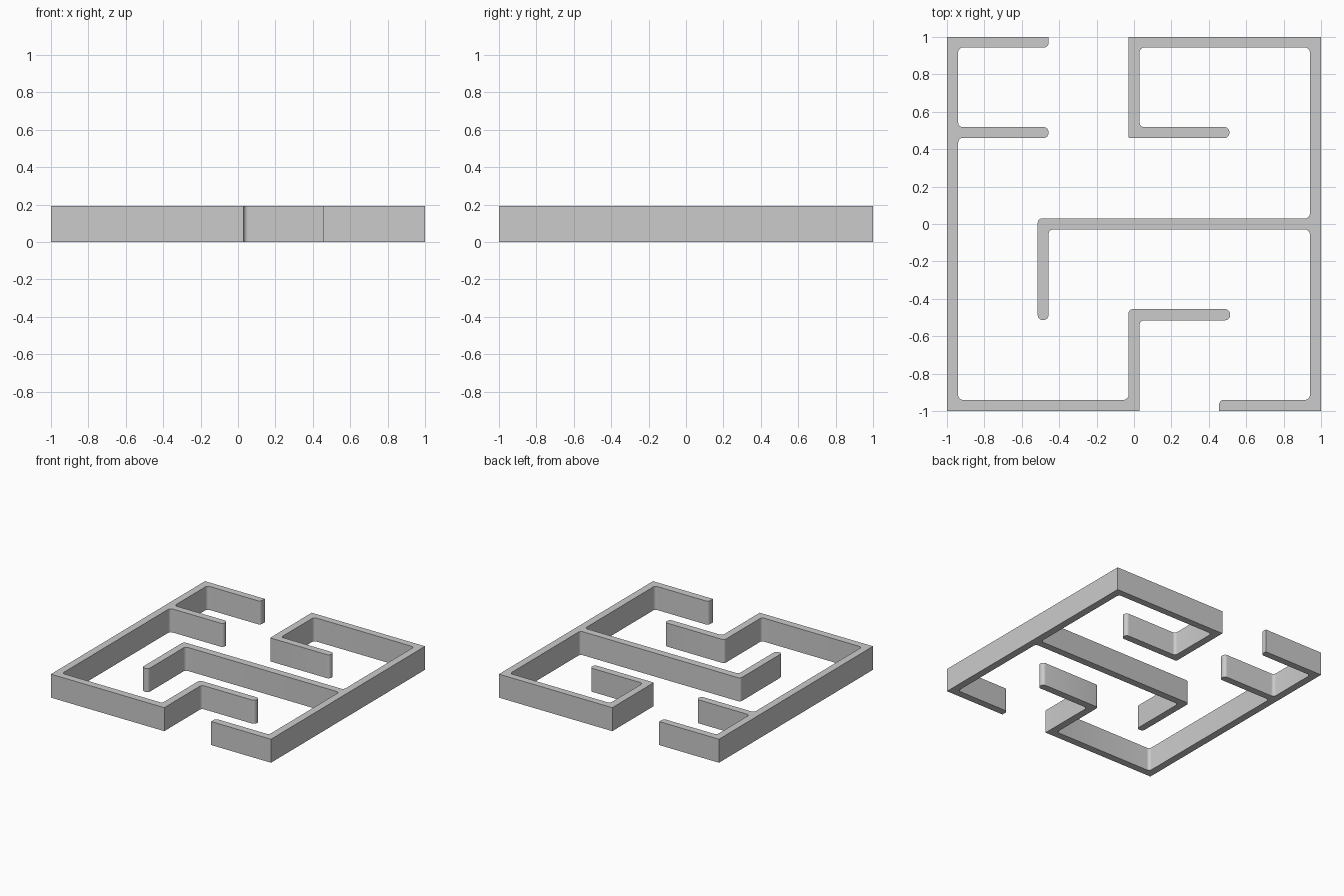
import bpy, bmesh, math
from mathutils import Vector

if "Cube" in bpy.data.objects:
    bpy.data.objects.remove(bpy.data.objects["Cube"])

HEIGHT = 0.193
F = 0.024   # bend fillet radius
T = 0.026   # wall tip radius
S = 0.008   # nearly sharp bend


def rounded(corners, steps=6):
    """Replace each (x, y, radius) corner with an arc."""
    pts = []
    n = len(corners)
    for i, (x, y, r) in enumerate(corners):
        p = Vector((x, y))
        if r == 0:
            pts.append(p)
            continue
        a = (Vector(corners[i - 1][:2]) - p).normalized()
        b = (Vector(corners[(i + 1) % n][:2]) - p).normalized()
        c = p + r * (a + b)
        for k in range(steps + 1):
            t = math.pi / 2 * k / steps
            pts.append(c - r * (math.cos(t) * b + math.sin(t) * a))
    return pts


def wall(name, corners):
    """Extrude a rounded outline upward into a solid wall."""
    bm = bmesh.new()
    base = bm.faces.new([bm.verts.new((p.x, p.y, 0)) for p in rounded(corners)])
    out = bmesh.ops.extrude_face_region(bm, geom=[base], use_keep_orig=True)
    top = [v for v in out["geom"] if isinstance(v, bmesh.types.BMVert)]
    bmesh.ops.translate(bm, verts=top, vec=(0, 0, HEIGHT))
    bmesh.ops.recalc_face_normals(bm, faces=bm.faces)
    mesh = bpy.data.meshes.new(name)
    bm.to_mesh(mesh)
    bm.free()
    obj = bpy.data.objects.new(name, mesh)
    bpy.context.collection.objects.link(obj)
    bpy.ops.object.select_all(action='DESELECT')
    obj.select_set(True)
    bpy.context.view_layer.objects.active = obj
    bpy.ops.object.shade_smooth_by_angle(angle=math.radians(30))


# Left maze wall: left border, two upper arms, bottom border and entrance hook
wall("maze_wall_left", [
    (-1, 1, 0), (-1, -1, 0), (0.03, -1, 0), (0.03, -0.515, F),
    (0.513, -0.515, T), (0.513, -0.455, T), (-0.03, -0.455, F),
    (-0.03, -0.94, F), (-0.94, -0.94, F), (-0.94, 0.46, F),
    (-0.457, 0.46, T), (-0.457, 0.518, T), (-0.94, 0.518, F),
    (-0.94, 0.943, F), (-0.457, 0.943, T), (-0.457, 1, 0)])

# Right maze wall: right border, upper hook, long middle arm, lower stub
wall("maze_wall_right", [
    (1, 1, 0), (-0.03, 1, 0), (-0.03, 0.46, S), (0.51, 0.46, T),
    (0.51, 0.518, T), (0.03, 0.518, F), (0.03, 0.943, F),
    (0.94, 0.943, F), (0.94, 0.03, F), (-0.515, 0.03, F),
    (-0.515, -0.513, T), (-0.457, -0.513, T), (-0.457, -0.03, F),
    (0.94, -0.03, F), (0.94, -0.94, F), (0.455, -0.94, T),
    (0.455, -1, 0), (1, -1, 0)])
